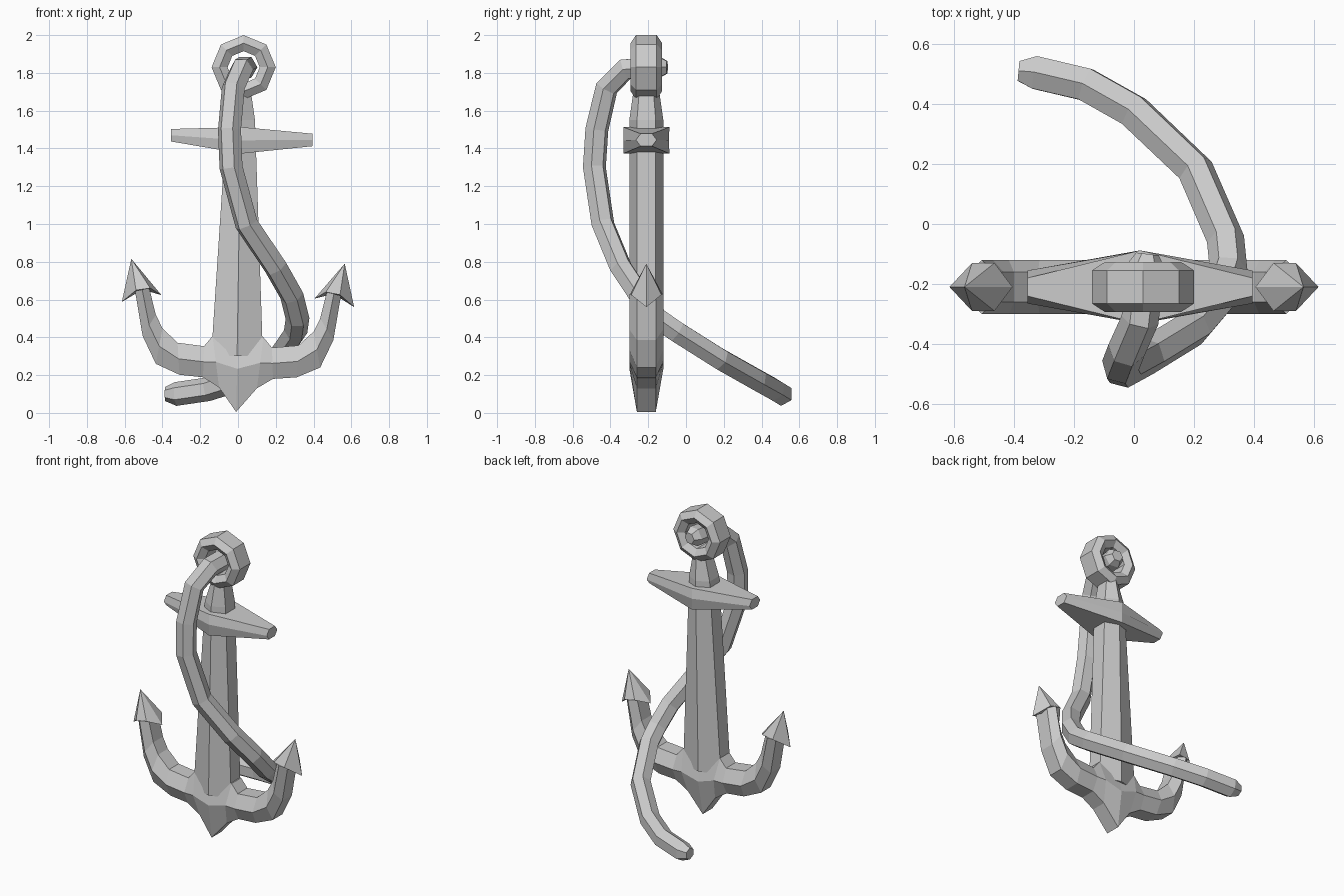
import bpy, bmesh, math
from mathutils import Vector

cube = bpy.data.objects.get("Cube")
if cube:
    bpy.data.objects.remove(cube, do_unlink=True)

metal = bpy.data.materials.new("plain_grey")
metal.use_nodes = True
grey = (0.6, 0.6, 0.6, 1)
metal.diffuse_color = grey
metal.node_tree.nodes["Principled BSDF"].inputs["Base Color"].default_value = grey

CY = -0.21  # depth of the anchor's middle plane


def add_object(name, mesh):
    obj = bpy.data.objects.new(name, mesh)
    mesh.materials.clear()
    mesh.materials.append(metal)
    bpy.context.collection.objects.link(obj)
    return obj


def loft(name, rings, closed=False):
    """Skin a list of equal rings; cap the ends unless the loft is closed."""
    bm = bmesh.new()
    rows = [[bm.verts.new(p) for p in ring] for ring in rings]
    n = len(rows[0])
    pairs = list(zip(rows, rows[1:] + rows[:1] if closed else rows[1:]))
    for a, b in pairs:
        for i in range(n):
            j = (i + 1) % n
            bm.faces.new((a[i], a[j], b[j], b[i]))
    if not closed:
        bm.faces.new(rows[0])
        bm.faces.new(rows[-1])
    bmesh.ops.recalc_face_normals(bm, faces=bm.faces[:])
    mesh = bpy.data.meshes.new(name)
    bm.to_mesh(mesh)
    bm.free()
    return add_object(name, mesh)


def hex_ring(outer, inner, flat=0.05, ridge=0.09, mid=0.5):
    """Six-sided section between two (x, z) points, ridged front and back."""
    middle = [o + (i - o) * mid for o, i in zip(outer, inner)]
    section = [(outer, -flat), (middle, -ridge), (inner, -flat),
               (inner, flat), (middle, ridge), (outer, flat)]
    return [(x, CY + y, z) for (x, z), y in section]


# Shank: tapered six-sided post, ridged front and back
shank = []
for z, cx, hx, hy in [(0.3, -0.005, 0.137, 0.09), (1.55, 0.015, 0.075, 0.09),
                      (1.69, 0.025, 0.045, 0.07)]:
    shank.append([(cx + sx * hx, CY + y * hy, z) for sx, y in
                  [(0, -1), (1, -0.55), (1, 0.55), (0, 1), (-1, 0.55), (-1, -0.55)]])
loft("shank", shank)

# Arms and crown: one sweep from tip to tip, the left side lifted a little
half = [((0.1, 0.13), (0.135, 0.4)), ((0.185, 0.18), (0.18, 0.345)),
        ((0.31, 0.188), (0.32, 0.357)), ((0.435, 0.24), (0.4, 0.43)),
        ((0.505, 0.385), (0.435, 0.5)), ((0.545, 0.62), (0.47, 0.64))]


def side_point(p, side):
    lift = 0.045 * p[0] if side < 0 else 0
    return side * p[0], p[1] + lift


def arm_rings(side):
    return [hex_ring(side_point(o, side), side_point(i, side)) for o, i in half]


crown = hex_ring((-0.01, 0.005), (0, 0.42), mid=0.55)
loft("arms_and_crown", arm_rings(-1)[::-1] + [crown] + arm_rings(1))

# Flukes: six-sided spearheads whose front and back corners sit higher
for label, side in (("right", -1), ("left", 1)):
    base = [(0.615, 0, 0.56), (0.54, -0.08, 0.625), (0.465, -0.08, 0.64),
            (0.405, 0, 0.605), (0.465, 0.08, 0.64), (0.54, 0.08, 0.625)]
    apex, hollow = (0.565, 0, 0.79), (0.505, 0, 0.63)
    bm = bmesh.new()

    def corner(p):
        x, z = side_point((p[0], p[2]), side)
        return bm.verts.new((x, CY + p[1], z))

    rim, top, under = [corner(p) for p in base], corner(apex), corner(hollow)
    for a, b in zip(rim, rim[1:] + rim[:1]):
        bm.faces.new((a, b, top))
        bm.faces.new((b, a, under))
    bmesh.ops.recalc_face_normals(bm, faces=bm.faces[:])
    mesh = bpy.data.meshes.new(label + "_fluke")
    bm.to_mesh(mesh)
    bm.free()
    add_object(label + "_fluke", mesh)

# Stock: crossbar, thick in the middle and tapered to both ends
stock = []
for x, z, point, wide, tall in [(-0.355, 1.47, 0.055, 0.03, 0.033),
                                (0.02, 1.443, 0.12, 0.122, 0.07),
                                (0.395, 1.445, 0.055, 0.03, 0.033)]:
    stock.append([(x, CY + y, z + dz) for y, dz in
                  [(-point, 0), (-wide, tall), (wide, tall),
                   (point, 0), (wide, -tall), (-wide, -tall)]])
loft("stock", stock)

# Ring: eight-sided loop with a six-sided section
ring = []
for k in range(8):
    a = k * math.tau / 8
    point = lambda r: (0.03 + r * math.cos(a), 1.83 + r * math.sin(a))
    ring.append(hex_ring(point(0.17), point(0.085), flat=0.055, ridge=0.083))
loft("ring", ring, closed=True)

# Rope: six-sided tube through the ring, around the shank and out behind
path = [(0.045, -0.1, 1.83), (0.04, -0.14, 1.83), (0.02, -0.32, 1.82),
        (-0.025, -0.42, 1.72), (-0.045, -0.472, 1.5), (-0.037, -0.485, 1.3),
        (0.045, -0.44, 1.0), (0.2, -0.345, 0.77), (0.285, -0.245, 0.62),
        (0.315, -0.15, 0.5), (0.305, -0.05, 0.43), (0.205, 0.18, 0.285),
        (0, 0.375, 0.175), (-0.16, 0.465, 0.125), (-0.33, 0.505, 0.1),
        (-0.385, 0.51, 0.1)]
curve = bpy.data.curves.new("rope_path", "CURVE")
curve.dimensions = "3D"
curve.bevel_depth = 0.063
curve.bevel_resolution = 1
curve.use_fill_caps = True
spline = curve.splines.new("POLY")
spline.points.add(len(path) - 1)
for p, co in zip(spline.points, path):
    p.co = (*co, 1)
    p.radius = 0.6 if co in (path[0], path[-1]) else 1
helper = bpy.data.objects.new("rope_helper", curve)
bpy.context.collection.objects.link(helper)
bpy.context.view_layer.update()
graph = bpy.context.evaluated_depsgraph_get()
rope_mesh = bpy.data.meshes.new_from_object(helper.evaluated_get(graph))
bpy.data.objects.remove(helper, do_unlink=True)
rope = add_object("rope", rope_mesh)
for face in rope.data.polygons:
    face.use_smooth = False
    face.material_index = 0
